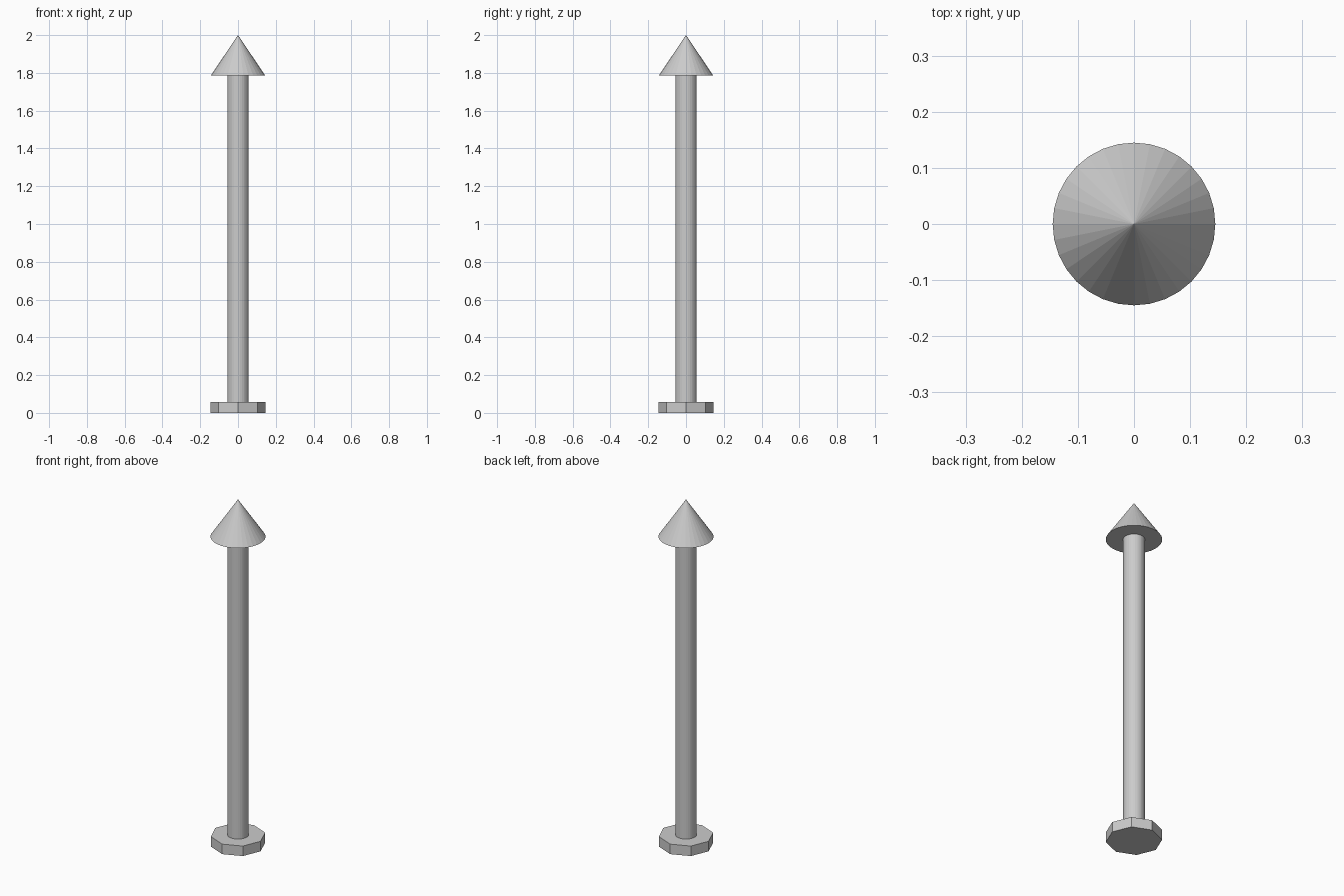
import bpy

cube = bpy.data.objects.get("Cube")
if cube:
    bpy.data.objects.remove(cube, do_unlink=True)

RADIUS = 0.145        # shared by the base and the tip
BASE_TOP = 0.058
TIP_BOTTOM = 1.785

grey = bpy.data.materials.new("light grey")
grey.use_nodes = True
colour = (0.6, 0.6, 0.6, 1)
grey.diffuse_color = colour
grey.node_tree.nodes["Principled BSDF"].inputs["Base Color"].default_value = colour


def turned_part(name, sides, r_bottom, r_top, z0, z1):
    """Prism or cone standing between two heights."""
    bpy.ops.mesh.primitive_cone_add(
        vertices=sides, radius1=r_bottom, radius2=r_top,
        depth=z1 - z0, location=(0, 0, (z0 + z1) / 2))
    part = bpy.context.object
    part.name = part.data.name = name
    part.data.materials.append(grey)
    return part


# Octagonal foot, round shaft, pointed tip
turned_part("base", 8, RADIUS, RADIUS, 0, BASE_TOP)
turned_part("shaft", 32, 0.056, 0.056, BASE_TOP, TIP_BOTTOM)
turned_part("tip", 32, RADIUS, 0, TIP_BOTTOM, 2)
